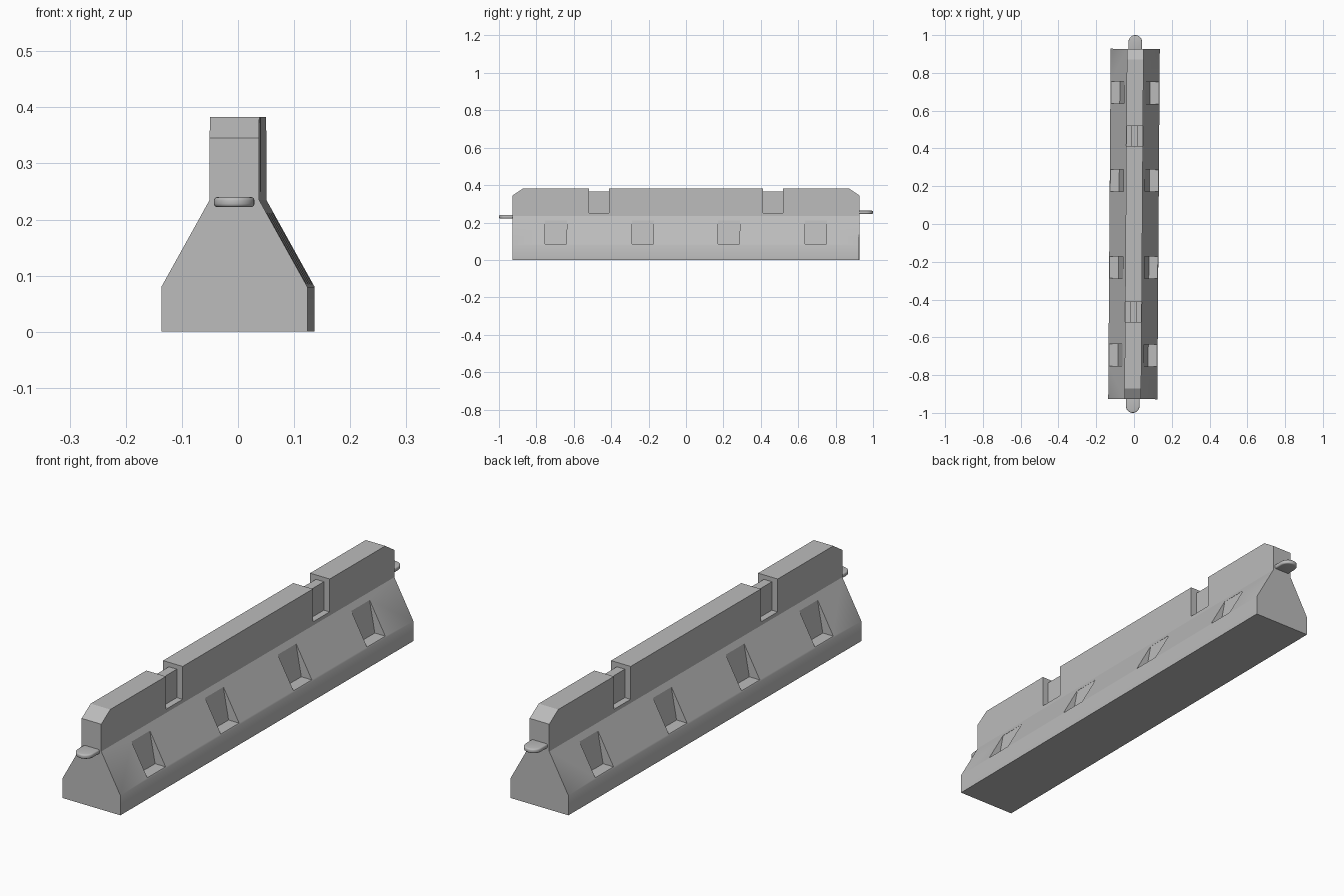
import bpy, bmesh, math
from mathutils import Matrix, Vector

cube = bpy.data.objects.get("Cube")
if cube:
    bpy.data.objects.remove(cube, do_unlink=True)

concrete = bpy.data.materials.new("concrete_grey")
concrete.use_nodes = True
GREY = (0.5, 0.5, 0.5, 1)
concrete.diffuse_color = GREY
concrete.node_tree.nodes["Principled BSDF"].inputs["Base Color"].default_value = GREY

END, TOP, SHOULDER = 0.927, 0.383, 0.235
yaw = Matrix.Rotation(-0.007, 4, 'Z')


def add_object(name, bm):
    bmesh.ops.recalc_face_normals(bm, faces=bm.faces[:])
    mesh = bpy.data.meshes.new(name)
    bm.to_mesh(mesh)
    bm.free()
    mesh.materials.append(concrete)
    obj = bpy.data.objects.new(name, mesh)
    bpy.context.collection.objects.link(obj)
    return obj


def prism(bm, profile, y0, y1):
    """Extrude an (x, z) profile along y."""
    face = bm.faces.new([bm.verts.new((x, y0, z)) for x, z in profile])
    out = bmesh.ops.extrude_face_region(bm, geom=[face])["geom"]
    moved = [v for v in out if isinstance(v, bmesh.types.BMVert)]
    bmesh.ops.translate(bm, verts=moved, vec=(0, y1 - y0, 0))


# Barrier body with a wide foot and a narrow upper wall
half = [(0.13, 0), (0.13, 0.08), (0.044, SHOULDER), (0.044, TOP)]
bm = bmesh.new()
prism(bm, half + [(-x, z) for x, z in reversed(half)], -END, END)
bmesh.ops.recalc_face_normals(bm, faces=bm.faces[:])

# Chamfered upper corners at both ends
for s in (-1, 1):
    cut = bmesh.ops.bisect_plane(
        bm, geom=bm.verts[:] + bm.edges[:] + bm.faces[:],
        plane_co=(0, s * END, 0.345), plane_no=(0, s * 0.038, 0.057), clear_outer=True)
    rim = [e for e in cut["geom_cut"] if isinstance(e, bmesh.types.BMEdge)]
    bmesh.ops.contextual_create(bm, geom=rim)
body = add_object("barrier_body", bm)

# Cutters: wedge pockets in the slopes, strap grooves around the wall
bm = bmesh.new()
pocket = [(0.08, 0.085), (0.056, 0.212), (0.2, 0.212), (0.2, 0.085)]
groove = [(0.2, 0.25), (0.018, 0.25), (0.018, 0.365), (-0.018, 0.365),
          (-0.018, 0.25), (-0.2, 0.25), (-0.2, 0.45), (0.2, 0.45)]
for side in (-1, 1):
    for y in (-0.695, -0.23, 0.23, 0.695):
        prism(bm, [(side * x, z) for x, z in pocket], y - 0.058, y + 0.058)
    prism(bm, groove, side * 0.465 - 0.053, side * 0.465 + 0.053)
cutter = add_object("recess_cutter", bm)
cutter.hide_render = True
mod = body.modifiers.new("recesses", 'BOOLEAN')
mod.operation, mod.solver, mod.object = 'DIFFERENCE', 'EXACT', cutter
bpy.context.view_layer.objects.active = body
body.select_set(True)
bpy.ops.object.modifier_apply(modifier=mod.name)
bpy.data.objects.remove(cutter, do_unlink=True)

# Soft crease at the foot, sharp everywhere else
bm = bmesh.new()
bm.from_mesh(body.data)
for f in bm.faces:
    f.smooth = True
for e in bm.edges:
    on_shoulder = all(abs(v.co.z - SHOULDER) < 0.002 for v in e.verts)
    e.smooth = e.calc_face_angle(math.pi) < math.radians(31) and not on_shoulder
bm.to_mesh(body.data)
bm.free()
body.data.transform(yaw)

# Rounded connecting tongues, set at different heights so neighbours overlap
R = 0.036
for name, s, z in (("front_tongue", -1, 0.231), ("back_tongue", 1, 0.254)):
    bm = bmesh.new()
    outline = [(R, 0.9), (-R, 0.9)]
    for i in range(17):
        a = math.pi * (1 - i / 16)
        outline.append((R * math.cos(a), 1 - R + R * math.sin(a)))
    face = bm.faces.new([bm.verts.new((x, s * y, z - 0.009)) for x, y in outline])
    out = bmesh.ops.extrude_face_region(bm, geom=[face])["geom"]
    bmesh.ops.translate(bm, vec=Vector((0, 0, 0.018)),
                        verts=[v for v in out if isinstance(v, bmesh.types.BMVert)])
    tongue = add_object(name, bm)
    tongue.data.transform(yaw)
    bevel = tongue.modifiers.new("round_edge", 'BEVEL')
    bevel.width, bevel.segments = 0.006, 3
    bevel.limit_method, bevel.angle_limit = 'ANGLE', math.radians(40)
    bpy.ops.object.select_all(action='DESELECT')
    tongue.select_set(True)
    bpy.context.view_layer.objects.active = tongue
    bpy.ops.object.modifier_apply(modifier=bevel.name)
    bpy.ops.object.shade_smooth_by_angle(angle=math.radians(40))
